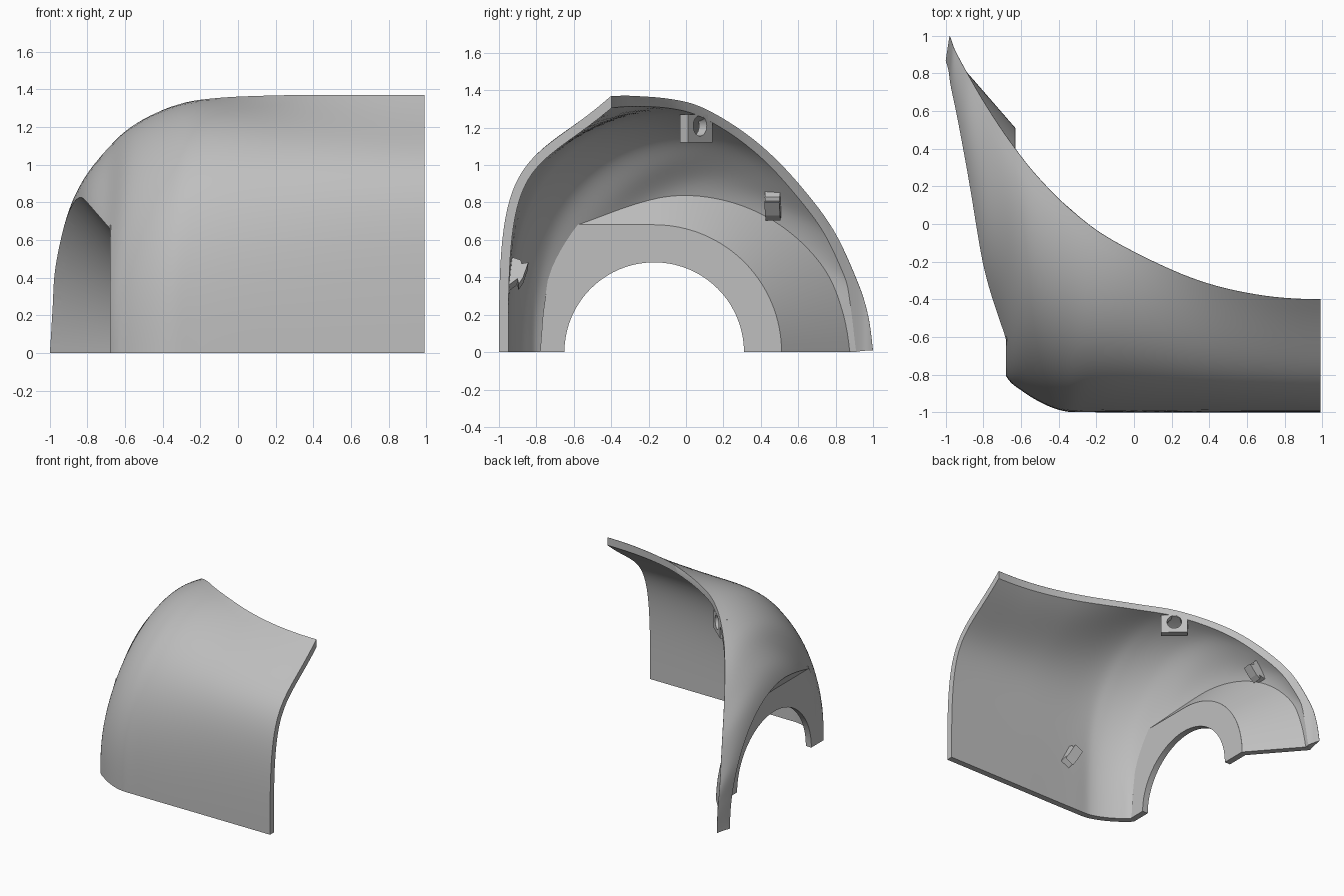
import bpy, bmesh
from math import sin, cos, pi, radians
from mathutils import Vector, Matrix
from mathutils.bvhtree import BVHTree

if "Cube" in bpy.data.objects:
    bpy.data.objects.remove(bpy.data.objects["Cube"])

grey = bpy.data.materials.new("plain grey")
grey.use_nodes = True
grey.diffuse_color = (0.52, 0.52, 0.52, 1)
grey.node_tree.nodes["Principled BSDF"].inputs["Base Color"].default_value = (0.52, 0.52, 0.52, 1)


def add_object(name, verts, faces, recalc=True):
    mesh = bpy.data.meshes.new(name)
    mesh.from_pydata(verts, [], faces)
    if recalc:
        bm = bmesh.new()
        bm.from_mesh(mesh)
        bmesh.ops.recalc_face_normals(bm, faces=bm.faces)
        bm.to_mesh(mesh)
        bm.free()
    mesh.materials.append(grey)
    obj = bpy.data.objects.new(name, mesh)
    bpy.context.collection.objects.link(obj)
    return obj


def activate(obj):
    bpy.ops.object.select_all(action="DESELECT")
    obj.select_set(True)
    bpy.context.view_layer.objects.active = obj


def smooth(obj, angle=30):
    activate(obj)
    bpy.ops.object.shade_smooth_by_angle(angle=radians(angle))


def cut(obj, cutter):
    mod = obj.modifiers.new("cut", "BOOLEAN")
    mod.operation, mod.object, mod.solver = "DIFFERENCE", cutter, "EXACT"
    activate(obj)
    bpy.ops.object.modifier_apply(modifier=mod.name)
    bpy.data.objects.remove(cutter)


def loft(name, rings):
    """Closed rings joined into a capped solid."""
    n = len(rings[0])
    verts = [p for ring in rings for p in ring]
    faces = [(a * n + i, a * n + (i + 1) % n, (a + 1) * n + (i + 1) % n, (a + 1) * n + i)
             for a in range(len(rings) - 1) for i in range(n)]
    faces += [tuple(range(n)), tuple(range(len(verts) - n, len(verts)))]
    return add_object(name, verts, faces)


def prism(name, outline, x0, x1):
    return loft(name, [[(x, y, z) for y, z in outline] for x in (x0, x1)])


# Outer skin: base x y, rear edge x y z, wall height, shoulder reach, shoulder z
stations = [
    (0.99, -1, 0.99, -0.40, 1.37, 1.10, 0.30, 1.00),
    (0.65, -1, 0.65, -0.375, 1.37, 1.08, 0.31, 1.04),
    (0.30, -1, 0.30, -0.285, 1.37, 1.05, 0.33, 1.12),
    (-0.20, -1, -0.10, -0.095, 1.355, 1.00, 0.40, 1.29),
    (-0.40, -0.987, -0.33, 0.07, 1.315, 0.88, 0.40, 1.33),
    (-0.59, -0.89, -0.52, 0.26, 1.21, 0.75, 0.40, 1.33),
    (-0.70, -0.77, -0.66, 0.44, 1.07, 0.60, 0.45, 1.30),
    (-0.83, -0.40, -0.78, 0.62, 0.88, 0.70, 0.35, 1.15),
    (-0.92, 0.10, -0.88, 0.79, 0.65, 0.60, 0.35, 0.95),
    (-0.98, 0.55, -0.95, 0.92, 0.37, 0.40, 0.35, 0.62),
    (-0.993, 0.74, -0.97, 0.975, 0.19, 0.20, 0.35, 0.30),
    (-1.00, 0.87, -0.98, 1.00, 0.01, 0.00, 0.35, 0.01),
]
before = (1.33, -1, 1.33) + stations[1][3:]
after = tuple(2 * a - b for a, b in zip(stations[-1], stations[-2]))
keys = [before] + stations + [after]


def station(s):
    i = min(int(s), len(stations) - 2)
    f = s - i
    return [b + 0.5 * f * (c - a + f * (2 * a - 5 * b + 4 * c - d + f * (3 * (b - c) + d - a)))
            for a, b, c, d in zip(*keys[i:i + 4])]


def section(s, t):
    bx, by, ex, ey, ez, h, reach, hz = station(s)
    r = 1 - t
    w = (4 * r**3 * t, 6 * r * r * t * t, 4 * r * t**3, t**4)
    u = w[2] * reach + w[3]
    z = w[0] * h / 2 + w[1] * h + w[2] * hz + w[3] * ez
    return Vector((bx + (ex - bx) * u, by + (ey - by) * u, max(z, 0)))


per, rows = 8, 32
cols = per * (len(stations) - 1)
skin = [section(i / per, j / rows) for i in range(cols + 1) for j in range(rows + 1)]
k = rows + 1
quads = [(i * k + j, i * k + j + 1, (i + 1) * k + j + 1, (i + 1) * k + j)
         for i in range(cols) for j in range(rows)]
tree = BVHTree.FromPolygons(skin, quads)

shell = add_object("outer_shell", skin, quads, recalc=False)
mod = shell.modifiers.new("thickness", "SOLIDIFY")
mod.thickness, mod.offset = 0.05, -1
activate(shell)
bpy.ops.object.modifier_apply(modifier=mod.name)
for v in shell.data.vertices:
    v.co.z = max(v.co.z, 0)
    if v.co.x > 0.97:
        v.co.x = 0.99

# Wheel recess: flat top at the front, round at the back, widening outwards
CY, R, X, K = -0.17, 0.66, -0.68, 1.15
arc = [(sin(a * pi / 64), cos(a * pi / 64)) for a in range(33)]


def recess(r, front):
    return [(front, r)] + [(CY + r * y, r * z) for y, z in arc]


rings = []
for x in (X, -1.3):
    r = R + K * (X - x)
    rings.append([(x, y, z) for y, z in recess(r, -1.5) + [(CY + r, -0.3), (-1.5, -0.3)]])
cut(shell, loft("recess_cutter", rings))

# Rear rim trimmed straight down along the edge curve
edge = [skin[i * k + rows] for i in range(cols + 1)]
trim = [(1.5, -0.399)] + [(p.x + 0.001, p.y + 0.001) for p in edge] + [(-0.979, 1.5), (1.5, 1.5)]
cut(shell, loft("rim_cutter", [[(x, y, z) for x, y in trim] for z in (-0.5, 2)]))
smooth(shell)

# Flared wall from the side plate out to the skin
rings = []
reach = [0.002, 0.002]
base = [(-0.61 + 0.44 * i / 20, 0, 1) for i in range(20)] + [(CY, y, z) for y, z in arc]
for cy, ny, nz in base:
    direction = Vector((-1, K * ny, K * nz)).normalized()
    ends = []
    for side, (x, r, pull) in enumerate(((X, R, 0), (-0.63, 0.68, 0.03))):
        start = Vector((x, cy + ny * r, nz * r))
        hit, _, _, dist = tree.ray_cast(start, direction)
        if hit and dist < 0.6:
            reach[side] = max(dist - pull, 0.002)
        end = start + direction * reach[side]
        ends.append((start, end))
    rings.append([ends[0][0], ends[0][1], ends[1][1], ends[1][0]])
smooth(loft("flared_wall", rings))

# Side plate with the round axle opening
hole = [(CY + 0.48 * cos(a * pi / 40), 0.48 * sin(a * pi / 40)) for a in range(41)]
front = [(-0.78, 0), (-0.765, 0.2), (-0.74, 0.38), (-0.69, 0.53)]
smooth(prism("side_plate", front + recess(0.681, -0.61) + hole, X, -0.63))

# Mounting tab with a bolt hole, in line with the rear edge
tab = prism("mounting_tab", [(-0.055, 1.12), (0, 1.12), (0, 1.27), (-0.055, 1.27)], -0.1, 0.1)
place = Matrix.Translation((-0.332, 0.075, 0)) @ Matrix.Rotation(radians(-41), 4, "Z")
tab.data.transform(place)
ring = [(0.055 * cos(a * pi / 16), 1.21 + 0.055 * sin(a * pi / 16)) for a in range(32)]
bolt = loft("bolt_cutter", [[place @ Vector((x, y, z)) for x, z in ring] for y in (-0.1, 0.1)])
cut(tab, bolt)
smooth(tab)

# Barbed clips standing on the inner side of the skin
barb = [(-0.02, 0.09), (0.05, 0.07), (0.055, 0.05), (0.09, 0.06),
        (0.07, -0.03), (0.05, -0.07), (0.04, -0.04), (-0.02, -0.1)]
for name, start, aim, lean in (("front_clip", (-0.15, 0, 0.42), (0, -1, 0), -25),
                               ("rear_clip", (0, 0.47, 0.81), (-1, 0, 0), 0)):
    spot, normal, _, _ = tree.ray_cast(Vector(start), Vector(aim))
    inward = normal if normal.dot(Vector(aim)) < 0 else -normal
    turn = inward.to_track_quat("Y", "Z").to_matrix().to_4x4()
    clip = prism(name, barb, -0.04, 0.04)
    clip.data.transform(Matrix.Translation(spot + inward * 0.05) @ turn
                        @ Matrix.Rotation(radians(lean), 4, "Y"))
